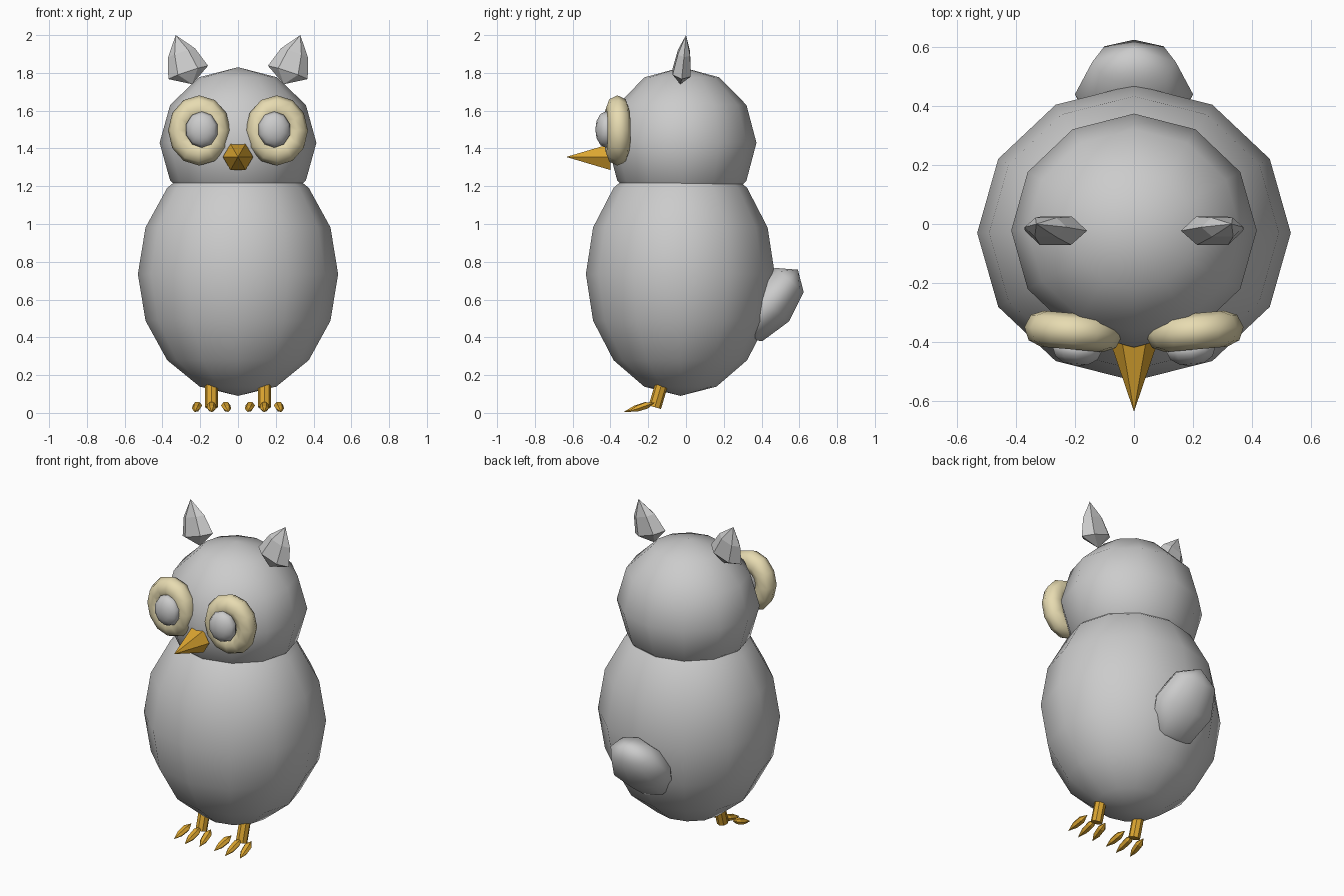
import bpy
from math import radians, pi, sin, cos
from mathutils import Matrix, Vector, Euler

if "Cube" in bpy.data.objects:
    bpy.data.objects.remove(bpy.data.objects["Cube"])


def material(name, color):
    m = bpy.data.materials.new(name)
    m.diffuse_color = (*color, 1)
    m.use_nodes = True
    m.node_tree.nodes["Principled BSDF"].inputs["Base Color"].default_value = m.diffuse_color
    return m


ORANGE = material("orange", (0.72, 0.38, 0.03))
CREAM = material("cream", (0.8, 0.71, 0.44))


def finish(name, mat=None, smooth=True):
    ob = bpy.context.object
    ob.name = name
    if mat:
        ob.data.materials.append(mat)
    if smooth:
        bpy.ops.object.shade_smooth()
    return ob


def ball(name, loc, size, seg, rings, rot=(0, 0, 0), mat=None):
    bpy.ops.mesh.primitive_uv_sphere_add(segments=seg, ring_count=rings, radius=1,
                                         location=loc, rotation=rot)
    bpy.context.object.scale = size
    return finish(name, mat)


def spindle(name, start, end, profile, sides, flat=1.0, mat=None):
    """Faceted solid along start-end; profile = (fraction, radius), flat squashes one width."""
    a, b = Vector(start), Vector(end)
    axis = (b - a).normalized()
    ref = Vector((0, 1, 0)) if abs(axis.y) < 0.7 else Vector((0, 0, 1))
    u = axis.cross(ref).normalized()
    v = axis.cross(u)
    verts, faces = [a], []
    for t, r in profile:
        for i in range(sides):
            k = 2 * pi * i / sides
            verts.append(a.lerp(b, t) + u * r * cos(k) + v * r * flat * sin(k))
    verts.append(b)
    last = len(verts) - 1
    for i in range(sides):
        j = (i + 1) % sides
        faces.append((0, 1 + j, 1 + i))
        for n in range(len(profile) - 1):
            p = 1 + n * sides
            faces.append((p + i, p + j, p + sides + j, p + sides + i))
        p = last - sides
        faces.append((p + i, p + j, last))
    me = bpy.data.meshes.new(name)
    me.from_pydata(verts, [], faces)
    ob = bpy.data.objects.new(name, me)
    bpy.context.collection.objects.link(ob)
    if mat:
        me.materials.append(mat)
    return ob


# Body, head and tail
ball("body", (0, -0.03, 0.735), (0.53, 0.5, 0.645), 12, 8)
ball("head", (0, -0.022, 1.43), (0.415, 0.395, 0.4), 12, 6)
ball("tail", (0, 0.438, 0.574), (0.2, 0.14, 0.24), 8, 4, (radians(-40), 0, 0))

# Beak
bpy.ops.mesh.primitive_cone_add(vertices=6, radius1=0.08, depth=0.235,
                                location=(0, -0.517, 1.355), rotation=(pi / 2, 0, pi))
beak = bpy.context.object
beak.rotation_euler = Euler((pi / 2, 0, 0))
beak.data.transform(Matrix.Rotation(pi / 6, 4, 'Z'))
finish("beak", ORANGE, False)

for side, s in (("left", 1), ("right", -1)):
    # Eye ring and pupil
    bpy.ops.mesh.primitive_torus_add(major_segments=12, minor_segments=8,
                                     major_radius=0.105, minor_radius=0.061,
                                     location=(s * 0.205, -0.363, 1.495),
                                     rotation=(pi / 2, 0, s * radians(5)))
    bpy.context.object.scale = (1, 1.12, 1)
    finish(side + "_eye_ring", CREAM)
    ball(side + "_pupil", (s * 0.192, -0.425, 1.5), (0.087, 0.096, 0.055), 10, 6,
         (pi / 2, 0, s * radians(5)))
    # Ear tuft
    spindle(side + "_ear_tuft", (s * 0.243, -0.03, 1.74), (s * 0.33, 0, 2.0),
            [(0.24, 0.111), (0.64, 0.075)], 6, 0.5)
    # Leg
    spindle(side + "_leg", (s * 0.14, -0.165, 0.03), (s * 0.14, -0.115, 0.2),
            [(0, 0.034), (1, 0.034)], 8, 1, ORANGE)
    # Toes
    for n, off in enumerate((-1, 0, 1)):
        x = s * 0.14 + off * 0.068
        y = 0.02 * abs(off)
        spindle(f"{side}_toe_{n + 1}", (x, -0.165, 0.055),
                (x + off * 0.022, -0.33 + y, 0.005),
                [(0.3, 0.025), (0.65, 0.022)], 6, 0.8, ORANGE)
